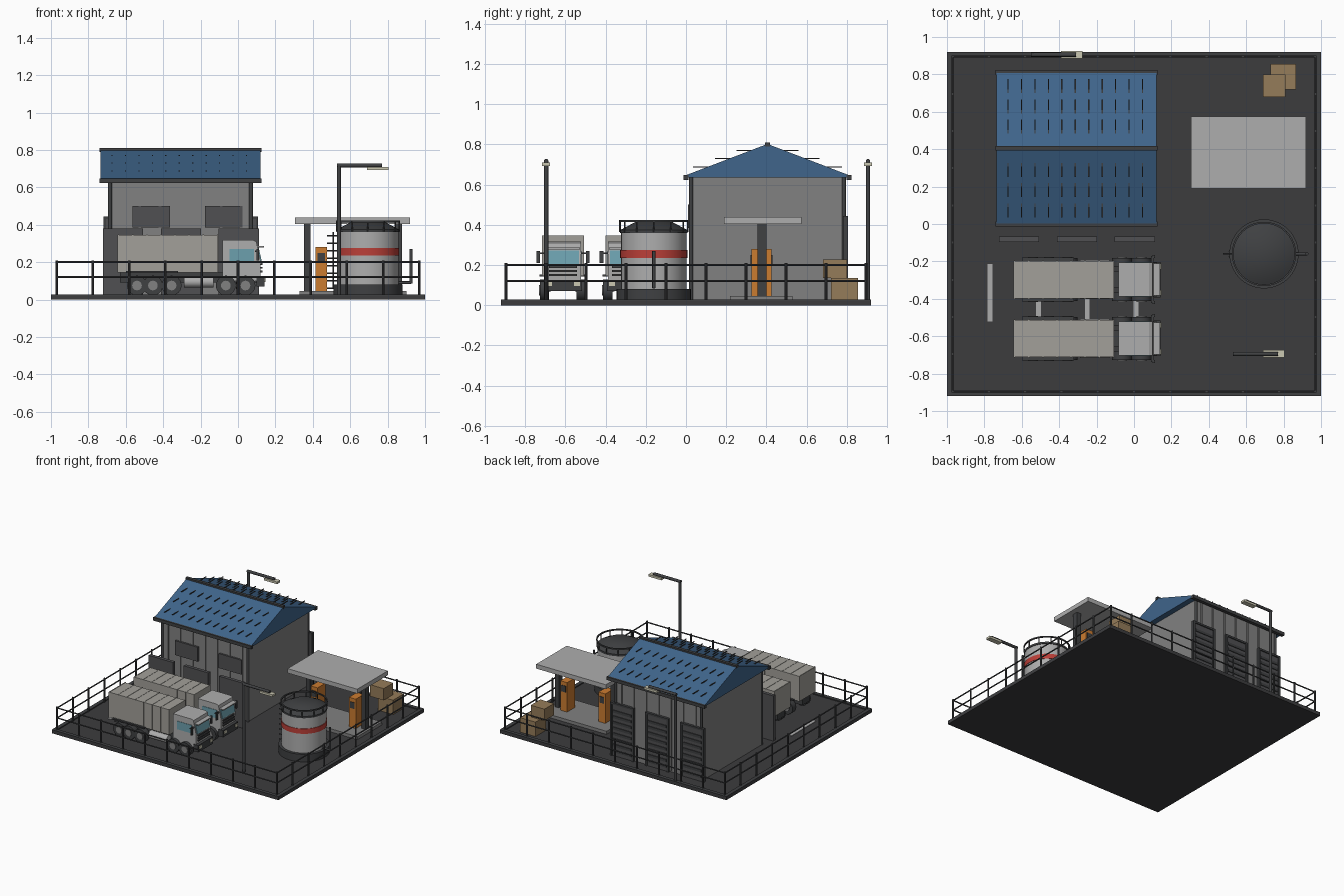
import bpy, bmesh, math
from mathutils import Matrix, Vector

if "Cube" in bpy.data.objects:
    bpy.data.objects.remove(bpy.data.objects["Cube"])


def mat(name, r, g, b):
    m = bpy.data.materials.new(name)
    m.diffuse_color = (r, g, b, 1)
    m.use_nodes = True
    m.node_tree.nodes["Principled BSDF"].inputs["Base Color"].default_value = m.diffuse_color
    return m


ASPHALT = mat("asphalt", .045, .045, .048)
DARK = mat("dark_metal", .05, .052, .055)
DOOR = mat("door_grey", .08, .08, .085)
WALL = mat("wall_grey", .22, .22, .22)
LIGHT = mat("light_grey", .42, .42, .42)
CARGO = mat("cargo_grey", .36, .35, .32)
BLUE = mat("roof_blue", .05, .13, .26)
ORANGE = mat("orange", .6, .2, .03)
RED = mat("red", .5, .05, .04)
GLASS = mat("glass", .15, .35, .42)
WOOD = mat("wood", .3, .2, .1)
LAMP = mat("lamp", .6, .58, .45)


def finish(name, bm, m, smooth=False):
    bmesh.ops.recalc_face_normals(bm, faces=bm.faces)
    me = bpy.data.meshes.new(name)
    bm.to_mesh(me)
    bm.free()
    ob = bpy.data.objects.new(name, me)
    bpy.context.collection.objects.link(ob)
    me.materials.append(m)
    if smooth:
        bpy.context.view_layer.objects.active = ob
        ob.select_set(True)
        bpy.ops.object.shade_smooth_by_angle(angle=math.radians(35))
        ob.select_set(False)
    return ob


def boxes(name, bounds, m):
    """One object from boxes given as (x0, x1, y0, y1, z0, z1)."""
    bm = bmesh.new()
    for x0, x1, y0, y1, z0, z1 in bounds:
        bmesh.ops.create_cube(bm, size=1, matrix=Matrix.Translation(
            ((x0 + x1) / 2, (y0 + y1) / 2, (z0 + z1) / 2)) @ Matrix.Diagonal((x1 - x0, y1 - y0, z1 - z0, 1)))
    return finish(name, bm, m)


def rods(name, segs, r, m, n=12):
    """One object from cylinders given as (start, end)."""
    bm = bmesh.new()
    for a, b in segs:
        a, b = Vector(a), Vector(b)
        rot = (b - a).to_track_quat('Z', 'Y').to_matrix().to_4x4()
        bmesh.ops.create_cone(bm, cap_ends=True, segments=n, radius1=r, radius2=r, depth=(b - a).length,
                              matrix=Matrix.Translation((a + b) / 2) @ rot)
    return finish(name, bm, m, True)


def lathe(name, profile, cx, cy, m, n=40, closed=False):
    """Spin (radius, z) points round a vertical axis."""
    bm = bmesh.new()
    rings = [[bm.verts.new((cx + r * math.cos(i * math.tau / n), cy + r * math.sin(i * math.tau / n), z))
              for i in range(n)] for r, z in profile]
    for a, b in zip(rings, rings[1:] + (rings[:1] if closed else [])):
        for i in range(n):
            bm.faces.new((a[i], a[(i + 1) % n], b[(i + 1) % n], b[i]))
    if not closed:
        bm.faces.new(rings[0])
        bm.faces.new(rings[-1])
    return finish(name, bm, m, True)


def prism(name, pts, axis, a, b, m):
    """Extrude a profile: (y, z) along x, or (x, z) along y."""
    bm = bmesh.new()
    f = [[bm.verts.new((t, p, q) if axis == 'x' else (p, t, q)) for p, q in pts] for t in (a, b)]
    bm.faces.new(f[0])
    bm.faces.new(f[1])
    k = len(pts)
    for i in range(k):
        bm.faces.new((f[0][i], f[0][(i + 1) % k], f[1][(i + 1) % k], f[1][i]))
    return finish(name, bm, m)


# yard slab, curb and parking stripes
boxes("yard_slab", [(-1, 1, -.92, .92, 0, .02)], ASPHALT)
boxes("curb", [(-1, 1, s * .905 - .015, s * .905 + .015, .01, .028) for s in (-1, 1)] +
      [(s * .985 - .015, s * .985 + .015, -.89, .89, .01, .028) for s in (-1, 1)], DARK)
boxes("parking_stripes", [(x - .013, x + .013, -.52, -.215, .018, .024) for x in (-.77, -.51, -.25, .01)], LIGHT)

# perimeter fence
posts = [(-.97 + i * .194, s * .895) for i in range(11) for s in (-1, 1)]
posts += [(s * .97, -.895 + i * .1989) for i in range(1, 9) for s in (-1, 1)]
rods("fence_posts", [((x, y, .02), (x, y, .21)) for x, y in posts], .007, DARK, 8)
rods("fence_rails", [((-.97, s * .895, z), (.97, s * .895, z)) for s in (-1, 1) for z in (.12, .2)] +
     [((s * .97, -.895, z), (s * .97, .895, z)) for s in (-1, 1) for z in (.12, .2)], .005, DARK, 8)

# warehouse
boxes("warehouse_walls", [(-.69, .075, .025, .785, .02, .64)], WALL)
boxes("wall_ribs", [(x - .007, x + .007, y - .008, y + .008, .03, .63)
                    for x in [-.635 + i * .109 for i in range(7)] for y in (.025, .785)], WALL)
rods("downspouts", [((x, y, .02), (x, y, .64)) for x in (-.685, .07) for y in (.025, .785)], .011, DARK)
boxes("front_windows", [(x - .1, x + .1, .01, .03, .385, .5) for x in (-.463, -.077)], DOOR)
boxes("dock_panels", [(x - .108, x + .108, -.095, -.068, .02, .38) for x in (-.615, -.305, .005)], DOOR)
doors = (-.615, -.305, .005)
boxes("back_doors", [(x - .09, x + .09, .78, .797, .02, .43) for x in doors], DOOR)
boxes("back_door_slats", [(x - .08, x + .08, .79, .803, z, z + .02)
                          for x in doors for z in [.05 + .045 * i for i in range(8)]], DARK)
boxes("back_door_frames", [(x + s * .095 - .008, x + s * .095 + .008, .78, .805, .02, .44)
                           for x in doors for s in (-1, 1)] +
      [(x - .103, x + .103, .78, .805, .43, .445) for x in doors], DARK)
prism("roof", [(-.005, .635), (.815, .635), (.815, .645), (.405, .802), (-.005, .645)], 'x', -.735, .12, BLUE)
boxes("gutters", [(-.74, .125, y - .013, y + .013, .622, .648) for y in (0, .81)], DARK)
boxes("ridge_cap", [(-.74, .125, .393, .417, .79, .81)], DARK)
boxes("snow_guards", [(x - .003, x + .003, .405 + s * (d + .0375) - .0375, .405 + s * (d + .0375) + .0375,
                       .797 - .383 * d, .803 - .383 * d)
                      for x in [-.674 + i * .072 for i in range(11)] for d in (.08, .185, .295) for s in (-1, 1)],
      DARK)

# fuel canopy, island and pumps
boxes("canopy_roof", [(.305, .92, .19, .575, .405, .44)], LIGHT)
boxes("canopy_columns", [(x - .018, x + .018, .355, .4, .02, .41) for x in (.37, .86)], DARK)
boxes("pump_island", [(.33, .9, .22, .53, .02, .045)], WALL)
boxes("fuel_pumps", [(x - .03, x + .03, .325, .425, .04, .28) for x in (.445, .782)], ORANGE)
boxes("pump_screens", [(x - .02, x + .02, y - .004, y + .004, .2, .25)
                       for x in (.445, .782) for y in (.325, .425)], DARK)

# storage tank
TX, TY = .695, -.16
lathe("tank_base", [(.185, .02), (.185, .08)], TX, TY, DARK)
lathe("tank_body", [(.163, .08), (.163, .365)], TX, TY, LIGHT)
lathe("tank_band", [(.167, .235), (.167, .275)], TX, TY, RED)
lathe("tank_roof", [(.168, .36), (.168, .375), (.155, .38), (.09, .415)], TX, TY, DARK)
lathe("tank_rail", [(.163, .413), (.172, .413), (.172, .423), (.163, .423)], TX, TY, DARK, closed=True)
rim = [(TX + .168 * math.cos(i * math.pi / 6), TY + .168 * math.sin(i * math.pi / 6)) for i in range(12)]
rods("tank_rail_posts", [((x, y, .365), (x, y, .42)) for x, y in rim], .004, DARK, 8)
rods("tank_ladder", [((.51, TY + s * .015, .06), (.51, TY + s * .015, .36)) for s in (-1, 1)] +
     [((.475, TY, z), (.535, TY, z)) for z in [.06 + .04 * i for i in range(8)]], .004, DARK, 8)
rods("tank_pipe", [((.84, TY, .09), (.925, TY, .09)), ((.925, TY, .085), (.925, TY, .27))], .008, DARK)

# yard lights
for i, (x, y) in enumerate([(.54, -.695), (-.54, .905)]):
    rods(f"lamp_pole_{i}", [((x, y, .02), (x, y, .72)), ((x - .01, y, .717), (x + .23, y, .717))], .011, DARK)
    boxes(f"lamp_head_{i}", [(x + .15, x + .265, y - .02, y + .02, .693, .71)], LAMP)

# crates
boxes("crates", [(.73, .865, .72, .855, .02, .135), (.69, .81, .68, .8, .135, .228)], WOOD)

# two parked trucks facing +x
for i, y in enumerate((-.297, -.612)):
    n = f"truck_{i}_"
    boxes(n + "cargo_box", [(-.643, -.108, y - .1, y + .1, .145, .345)], CARGO)
    boxes(n + "cargo_ribs", [(x - .003, x + .003, y - .104, y + .104, .145, .347)
                             for x in [-.638 + j * .0754 for j in range(8)]], CARGO)
    boxes(n + "chassis", [(-.63, .1, y - .045, y + .045, .09, .145)], DARK)
    boxes(n + "fenders", [(-.6, -.32, y - .117, y + .117, .142, .152)], DARK)
    prism(n + "cab", [(-.083, .1), (.118, .1), (.122, .2), (.098, .31), (.08, .318), (-.083, .318)],
          'y', y - .09, y + .09, LIGHT)
    prism(n + "windshield", [(.119, .205), (.127, .205), (.112, .272), (.104, .272)], 'y', y - .08, y + .08, GLASS)
    boxes(n + "side_windows", [(-.045, .085, y - .093, y + .093, .205, .27)], GLASS)
    boxes(n + "visor", [(.085, .14, y - .085, y + .085, .278, .286)], LIGHT)
    boxes(n + "grille", [(.115, .13, y - .07, y + .07, z, z + .01) for z in (.145, .165, .185)], DARK)
    boxes(n + "bumper", [(.1, .143, y - .095, y + .095, .07, .125)], DARK)
    boxes(n + "headlights", [(.138, .148, y + s * .07 - .015, y + s * .07 + .015, .095, .115) for s in (-1, 1)], LAMP)
    boxes(n + "mirrors", [(.1, .112, y + s * .123 - .009, y + s * .123 + .009, .21, .27) for s in (-1, 1)] +
          [(.09, .108, y - .125, y + .125, .255, .262)], DARK)
    wheels = [(x, s) for x in (-.54, -.455, -.355, -.065, .04) for s in (-1, 1)]
    rods(n + "tires", [((x, y + s * .068, .075), (x, y + s * .115, .075)) for x, s in wheels], .053, DARK, 24)
    rods(n + "hubs", [((x, y + s * .11, .075), (x, y + s * .12, .075)) for x, s in wheels], .026, WALL, 16)
    rods(n + "fuel_tanks", [((-.29, y + s * .075, .095), (-.13, y + s * .075, .095)) for s in (-1, 1)], .03, LIGHT, 20)
